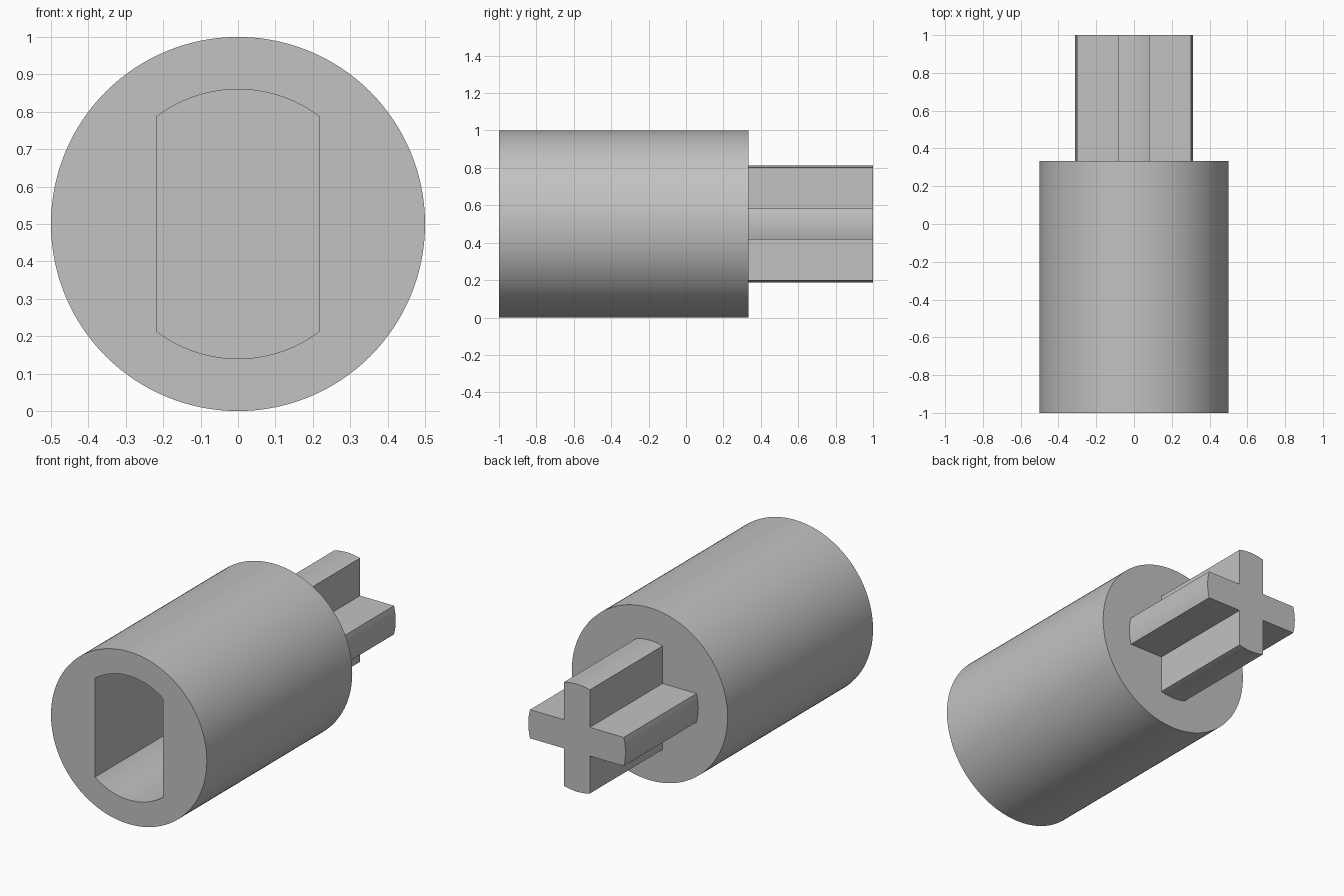
import bpy, bmesh
from math import pi, sin, cos, asin, radians

CENTRE_Z = 0.5
BODY_R, SOCKET_R, SHAFT_R = 0.5, 0.36, 0.312
FRONT, SHOULDER, BACK = -1.0, 0.333, 1.0
SOCKET_END = 0.02          # inner end of the blind socket
SOCKET_HALF = 0.218        # half distance between the socket flats
RIB_HALF = 0.083           # half thickness of the cross ribs

cube = bpy.data.objects.get("Cube")
if cube:
    bpy.data.objects.remove(cube, do_unlink=True)

grey = bpy.data.materials.new("light_grey")
grey.use_nodes = True
colour = (0.54, 0.54, 0.54, 1)
grey.diffuse_color = colour
grey.node_tree.nodes["Principled BSDF"].inputs["Base Color"].default_value = colour


def arc(radius, start, end, steps):
    """Points on an arc about the axis, both ends included."""
    angles = [start + (end - start) * i / steps for i in range(steps + 1)]
    return [(radius * cos(a), radius * sin(a)) for a in angles]


def prism(name, outline, y_start, y_end):
    """Extrude an x-z outline along y."""
    bm = bmesh.new()
    face = bm.faces.new([bm.verts.new((x, y_start, z + CENTRE_Z)) for x, z in outline])
    extruded = bmesh.ops.extrude_face_region(bm, geom=[face], use_keep_orig=True)
    verts = [v for v in extruded["geom"] if isinstance(v, bmesh.types.BMVert)]
    bmesh.ops.translate(bm, verts=verts, vec=(0, y_end - y_start, 0))
    bmesh.ops.recalc_face_normals(bm, faces=bm.faces)
    mesh = bpy.data.meshes.new(name)
    bm.to_mesh(mesh)
    bm.free()
    mesh.materials.append(grey)
    obj = bpy.data.objects.new(name, mesh)
    bpy.context.collection.objects.link(obj)
    return obj


def activate(obj):
    bpy.ops.object.select_all(action='DESELECT')
    obj.select_set(True)
    bpy.context.view_layer.objects.active = obj


# Round body
body = prism("coupler_body", arc(BODY_R, 0, 2 * pi, 128)[:-1], FRONT, SHOULDER)

# Blind socket with two flat sides
half = asin(SOCKET_HALF / SOCKET_R)
slot = arc(SOCKET_R, pi / 2 - half, pi / 2 + half, 24)
slot += [(-x, -z) for x, z in slot]
cutter = prism("socket_cutter", slot, FRONT - 0.1, SOCKET_END)
cutter.hide_render = True
cut = body.modifiers.new("socket", 'BOOLEAN')
cut.operation = 'DIFFERENCE'
cut.solver = 'EXACT'
cut.object = cutter
activate(body)
bpy.ops.object.modifier_apply(modifier=cut.name)
bpy.data.objects.remove(cutter, do_unlink=True)

# Cross-shaped shaft with rounded rib tips
tip = asin(RIB_HALF / SHAFT_R)
cross = []
for k in range(4):
    a = k * pi / 2
    cross += arc(SHAFT_R, a - tip, a + tip, 10)
    cross += [(RIB_HALF * (cos(a) - sin(a)), RIB_HALF * (sin(a) + cos(a)))]
shaft = prism("cross_shaft", cross, SHOULDER, BACK)

for obj in (body, shaft):
    activate(obj)
    bpy.ops.object.shade_smooth_by_angle(angle=radians(30))
